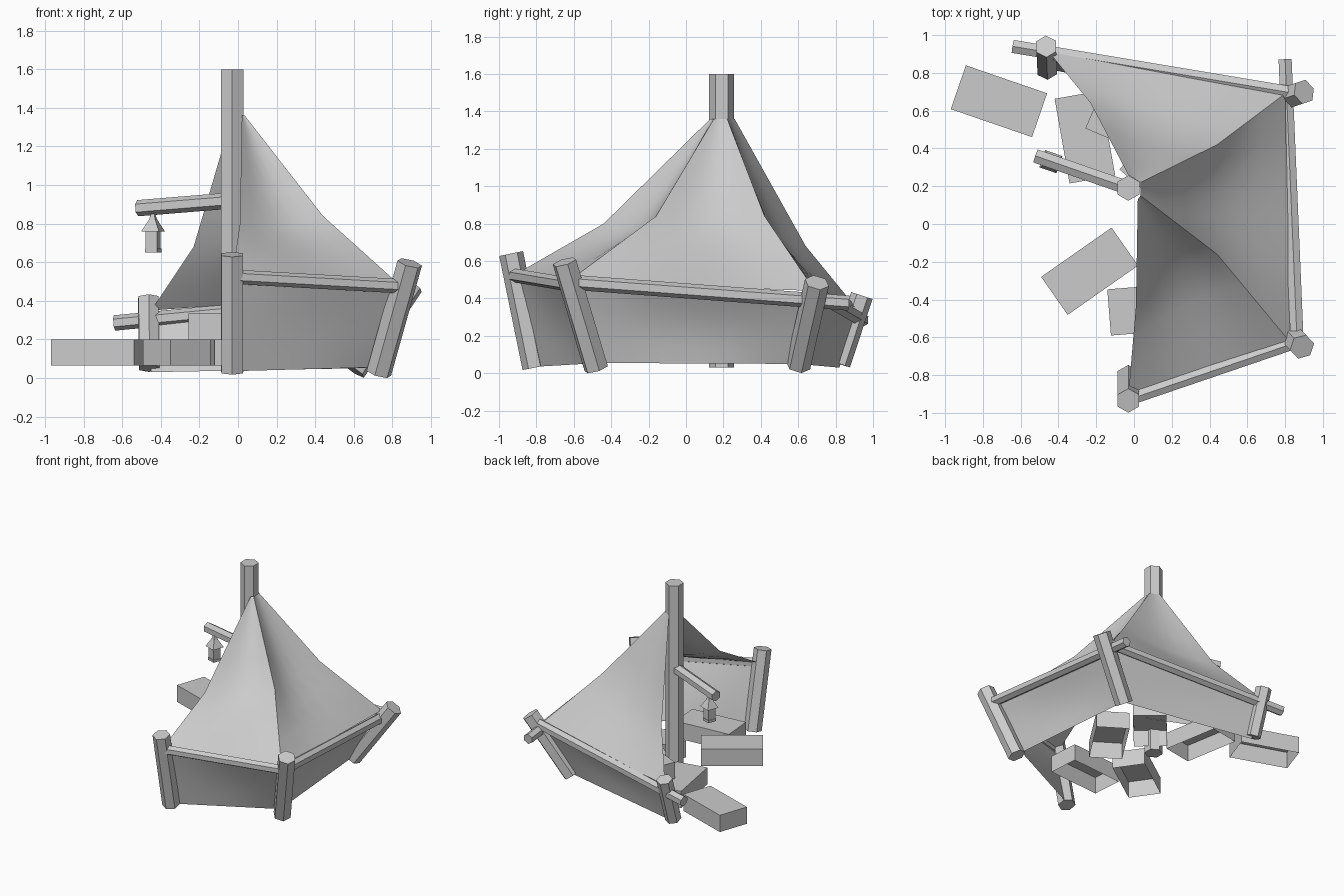
import bpy, bmesh, math
from mathutils import Vector, Matrix

if "Cube" in bpy.data.objects:
    bpy.data.objects.remove(bpy.data.objects["Cube"], do_unlink=True)

# Single plain material
grey = bpy.data.materials.new("plain_grey")
grey.use_nodes = True
color = (0.6, 0.6, 0.6, 1)
grey.diffuse_color = color
grey.node_tree.nodes["Principled BSDF"].inputs["Base Color"].default_value = color


def finish(bm, name, smooth=None):
    mesh = bpy.data.meshes.new(name)
    bm.to_mesh(mesh)
    bm.free()
    obj = bpy.data.objects.new(name, mesh)
    bpy.context.collection.objects.link(obj)
    mesh.materials.append(grey)
    if smooth:
        bpy.ops.object.select_all(action='DESELECT')
        obj.select_set(True)
        bpy.context.view_layer.objects.active = obj
        bpy.ops.object.shade_smooth_by_angle(angle=math.radians(smooth))
    return obj


def pole(name, start, end, radius, sides=6):
    """Straight prism between two points."""
    a, b = Vector(start), Vector(end)
    bm = bmesh.new()
    bmesh.ops.create_cone(bm, cap_ends=True, segments=sides, radius1=radius,
                          radius2=radius, depth=(b - a).length)
    turn = (b - a).to_track_quat('Z', 'Y').to_matrix().to_4x4()
    bmesh.ops.transform(bm, matrix=Matrix.Translation((a + b) / 2) @ turn, verts=bm.verts)
    return finish(bm, name)


def along(points, t):
    """Point at t on an evenly spaced polyline."""
    s = t * (len(points) - 1)
    i = min(int(s), len(points) - 2)
    return Vector(points[i]).lerp(Vector(points[i + 1]), s - i)


def cloth(name, left, right, sag, rows=6, cols=6):
    """Sheet stretched between two edge lines, pulled inwards by sag."""
    bm = bmesh.new()
    grid = []
    for r in range(rows + 1):
        t = r / rows
        a, b = along(left, t), along(right, t)
        row = []
        for c in range(cols + 1):
            u = c / cols
            pull = Vector(sag) * math.sin(math.pi * u) * math.sin(math.pi * t)
            row.append(bm.verts.new(a.lerp(b, u) + pull))
        grid.append(row)
    for r in range(rows):
        for c in range(cols):
            bm.faces.new((grid[r][c], grid[r + 1][c], grid[r + 1][c + 1], grid[r][c + 1]))
    return finish(bm, name, 40)


def block(name, x, y, z, angle):
    """Hollow block, open underneath."""
    bm = bmesh.new()
    bmesh.ops.create_cube(bm, size=1)
    bmesh.ops.delete(bm, geom=[f for f in bm.faces if f.normal.z < -0.5], context='FACES')
    place = (Matrix.Translation((x, y, z)) @ Matrix.Rotation(math.radians(angle), 4, 'Z')
             @ Matrix.Diagonal((0.455, 0.245, 0.135, 1)))
    bmesh.ops.transform(bm, matrix=place, verts=bm.verts)
    return finish(bm, name)


# Posts and mast
pole("mast", (-0.03, 0.19, 0.03), (-0.03, 0.19, 1.6), 0.067)
pole("front_post", (-0.03, -0.81, 0.03), (-0.03, -0.935, 0.64), 0.065)
pole("front_left_post", (0.73, -0.48, 0.025), (0.89, -0.65, 0.595), 0.067)
pole("back_left_post", (0.6, 0.6, 0.04), (0.9, 0.7, 0.485), 0.067)
pole("back_post", (-0.46, 0.82, 0.05), (-0.465, 0.94, 0.415), 0.06)

# Rails
pole("front_rail", (-0.03, -0.93, 0.525), (0.85, -0.63, 0.475), 0.037)
pole("side_rail", (0.865, -0.66, 0.49), (0.80, 0.87, 0.375), 0.04)
pole("back_rail", (0.86, 0.69, 0.43), (-0.64, 0.94, 0.285), 0.04)

# Canopy: ridge lines from mast to eaves
ridge_front = [(0.02, 0.13, 1.36), (0.01, -0.44, 0.80), (-0.03, -0.91, 0.53)]
ridge_front_left = [(0.035, 0.15, 1.36), (0.44, -0.16, 0.84), (0.83, -0.63, 0.49)]
ridge_back_left = [(0.035, 0.22, 1.36), (0.44, 0.42, 0.84), (0.80, 0.69, 0.44)]
ridge_back = [(-0.03, 0.26, 1.36), (-0.23, 0.64, 0.68), (-0.45, 0.91, 0.35)]
cloth("front_canopy", ridge_front, ridge_front_left, (0, 0.04, -0.04))
cloth("side_canopy", ridge_front_left, ridge_back_left, (-0.05, 0, -0.05))
cloth("back_canopy", ridge_back_left, ridge_back, (0, -0.03, -0.03))

# Side walls hanging from the rails
drops = [[(-0.03, -0.91, 0.52), (-0.03, -0.80, 0.035)],
         [(0.83, -0.63, 0.48), (0.70, -0.46, 0.055)],
         [(0.80, 0.69, 0.42), (0.61, 0.60, 0.05)],
         [(-0.45, 0.91, 0.31), (-0.45, 0.82, 0.03)]]
pulls = [(0, 0.015, 0), (-0.03, 0, 0), (0, -0.015, 0)]
for i, side in enumerate(("front", "side", "back")):
    cloth(side + "_wall", drops[i], drops[i + 1], pulls[i])

# Hollow blocks scattered on the ground, one stacked on top
low, high = 0.133, 0.266
spots = [(-0.715, 0.65, low, -19), (-0.26, 0.46, low, 100), (-0.235, -0.25, low, 35),
         (0.095, -0.45, low, 4.6), (0.165, 0.38, low, 49), (0.28, 0.05, low, 57),
         (0.0, 0.53, high, -23)]
for i, spot in enumerate(spots):
    block(f"block_{i + 1}", *spot)

# Lantern arm and lantern
pole("lantern_arm", (-0.03, 0.19, 0.92), (-0.52, 0.36, 0.88), 0.042)
bm = bmesh.new()
for z, depth, r1, r2 in ((0.66, 0.02, 0.048, 0.048), (0.71, 0.10, 0.044, 0.044),
                         (0.79, 0.06, 0.068, 0.024), (0.835, 0.03, 0.024, 0.012)):
    bmesh.ops.create_cone(bm, cap_ends=True, segments=4, radius1=r1, radius2=r2, depth=depth,
                          matrix=Matrix.Translation((-0.44, 0.33, z))
                          @ Matrix.Rotation(math.radians(26), 4, 'Z'))
finish(bm, "lantern")
